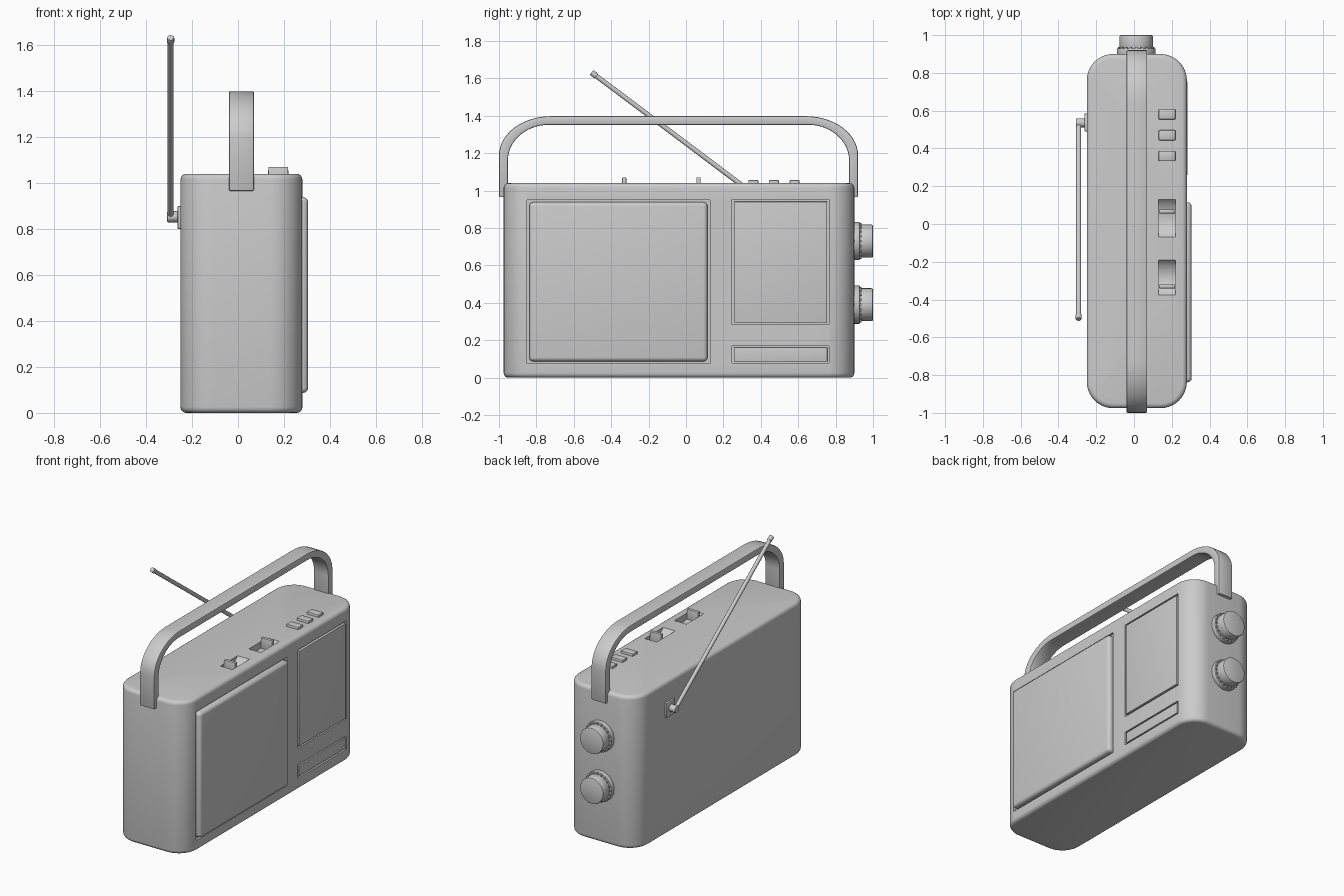
import bpy, bmesh, math
from mathutils import Vector, Matrix

if "Cube" in bpy.data.objects:
    bpy.data.objects.remove(bpy.data.objects["Cube"])


def finish(name, bm, angle=35):
    bmesh.ops.recalc_face_normals(bm, faces=bm.faces)
    me = bpy.data.meshes.new(name)
    bm.to_mesh(me)
    bm.free()
    ob = bpy.data.objects.new(name, me)
    bpy.context.collection.objects.link(ob)
    smooth(ob, angle)
    return ob


def smooth(ob, angle=35):
    bpy.ops.object.select_all(action='DESELECT')
    ob.select_set(True)
    bpy.context.view_layer.objects.active = ob
    bpy.ops.object.shade_smooth_by_angle(angle=math.radians(angle))


def box_bm(lo, hi):
    lo, hi = Vector(lo), Vector(hi)
    bm = bmesh.new()
    size = hi - lo
    bmesh.ops.create_cube(bm, size=1, matrix=Matrix.Translation((lo + hi) / 2) @ Matrix.Diagonal((*size, 1)))
    return bm


def bevel(bm, edges, width, seg):
    bmesh.ops.bevel(bm, geom=edges, offset=width, segments=seg, profile=0.5, affect='EDGES')


def box(name, lo, hi, width=0, seg=2):
    bm = box_bm(lo, hi)
    if width:
        bevel(bm, bm.edges[:], width, seg)
    return finish(name, bm)


def cylinder_bm(radius, a, b, seg):
    a, b = Vector(a), Vector(b)
    m = Matrix.Translation((a + b) / 2) @ (b - a).to_track_quat('Z', 'Y').to_matrix().to_4x4()
    bm = bmesh.new()
    bmesh.ops.create_cone(bm, cap_ends=True, segments=seg, radius1=radius, radius2=radius,
                          depth=(b - a).length, matrix=m)
    return bm


def cylinder(name, radius, a, b, seg=32, width=0):
    bm = cylinder_bm(radius, a, b, seg)
    if width:
        rims = [e for f in bm.faces if len(f.verts) > 4 for e in f.edges]
        bevel(bm, list(set(rims)), width, 2)
    return finish(name, bm)


def cut(body, cutter):
    mod = body.modifiers.new("cut", 'BOOLEAN')
    mod.operation, mod.solver, mod.object = 'DIFFERENCE', 'EXACT', cutter
    bpy.context.view_layer.objects.active = body
    bpy.ops.object.modifier_apply(modifier=mod.name)
    bpy.data.objects.remove(cutter)


# Case: wide rounded vertical corners, small rounding top and bottom
FACE = 0.28
bm = box_bm((-0.25, -0.975, 0), (FACE, 0.9, 1.04))
bevel(bm, [e for e in bm.edges if abs(e.verts[0].co.z - e.verts[1].co.z) > 0.5], 0.14, 10)
bevel(bm, [e for e in bm.edges if abs(e.verts[0].co.z - e.verts[1].co.z) < 1e-4], 0.025, 4)
case = finish("case", bm)

# Front panels, each seated in a shallow recess: y range, z range, proud height, gap, bevel
panels = {
    "speaker_panel": ((-0.85, 0.127), (0.075, 0.95), 0.025, 0.012, 0.022),
    "dial_panel": ((0.247, 0.765), (0.283, 0.952), 0.004, 0.011, 0.003),
    "display_panel": ((0.247, 0.765), (0.077, 0.17), 0.0, 0.009, 0.003),
}
for name, (ys, zs, proud, gap, round_) in panels.items():
    cut(case, box(name + "_cutter", (FACE - 0.015, ys[0], zs[0]), (0.4, ys[1], zs[1])))
    box(name, (FACE - 0.045, ys[0] + gap, zs[0] + gap),
        (FACE + proud, ys[1] - gap, zs[1] - gap), round_, 4)

# Scooped slots on top, each with a thin sliding tab
for i, (y0, y1, tab) in enumerate(((-0.07, 0.13, 0.067), (-0.375, -0.19, -0.33))):
    half, depth = (y1 - y0) / 2, 0.045
    r = (half ** 2 + depth ** 2) / (2 * depth)
    mid, zc = (y0 + y1) / 2, 1.04 - depth + r
    cut(case, cylinder(f"slot_cutter_{i}", r, (0.13, mid, zc), (0.22, mid, zc), 64))
    box(f"slider_tab_{i + 1}", (0.132, tab - 0.011, 0.98), (0.218, tab + 0.011, 1.07), 0.004)
smooth(case)

# Push buttons
for i, y in enumerate((0.36, 0.47, 0.58)):
    box(f"push_button_{i + 1}", (0.13, y - 0.027, 1.02), (0.22, y + 0.027, 1.057), 0.006)

# Side knobs with ribbed collars
for i, z in enumerate((0.73, 0.39)):
    def p(y):
        return (0.012, y, z)
    cylinder(f"knob_collar_{i + 1}", 0.102, p(0.885), p(0.93), 40, 0.005)
    cylinder(f"knob_cap_{i + 1}", 0.088, p(0.92), p(1.0), 40, 0.007)
    ribs = bmesh.new()
    for k in range(20):
        m = Matrix.Translation(p(0.931)) @ Matrix.Rotation(k * math.tau / 20, 4, 'Y')
        m = m @ Matrix.Translation((0.09, 0, 0)) @ Matrix.Diagonal((0.012, 0.014, 0.012, 1))
        bmesh.ops.create_cube(ribs, size=1, matrix=m)
    finish(f"knob_ribs_{i + 1}", ribs)


# Carry handle: outer and inner arch outlines joined into a flat strap
def arch(half, top, ry, rz, n=14):
    quarter = [(half - ry + ry * math.cos(t), top - rz + rz * math.sin(t))
               for t in (k * math.pi / 2 / n for k in range(n + 1))]
    right = [(half, 0.965)] + quarter
    return right + [(-y, z) for y, z in reversed(right)]


outer, inner = arch(0.96, 1.398, 0.28, 0.21), arch(0.912, 1.352, 0.22, 0.19)
bm = bmesh.new()
rings = [[bm.verts.new((x, y - 0.04, z)) for x, (y, z) in
          ((-0.04, o), (0.07, o), (0.07, i), (-0.04, i))] for o, i in zip(outer, inner)]
for a, b in zip(rings, rings[1:]):
    for k in range(4):
        bm.faces.new((a[k], a[k - 1], b[k - 1], b[k]))
bm.faces.new(rings[0])
bm.faces.new(rings[-1])
bmesh.ops.recalc_face_normals(bm, faces=bm.faces)
bevel(bm, [e for e in bm.edges if e.calc_face_angle(0) > 1.0], 0.007, 2)
finish("carry_handle", bm)

# Antenna: mounting plate, pivot and rod with a thicker tip
box("antenna_mount", (-0.263, 0.49, 0.80), (-0.24, 0.585, 0.90), 0.005)
cylinder("antenna_pivot", 0.024, (-0.308, 0.535, 0.853), (-0.25, 0.535, 0.853), 20, 0.004)
base, tip = Vector((-0.293, 0.54, 0.848)), Vector((-0.293, -0.505, 1.632))
along = (tip - base).normalized()
cylinder("antenna_rod", 0.013, base, tip, 12)
cylinder("antenna_tip", 0.016, tip - along * 0.035, tip, 12, 0.004)
